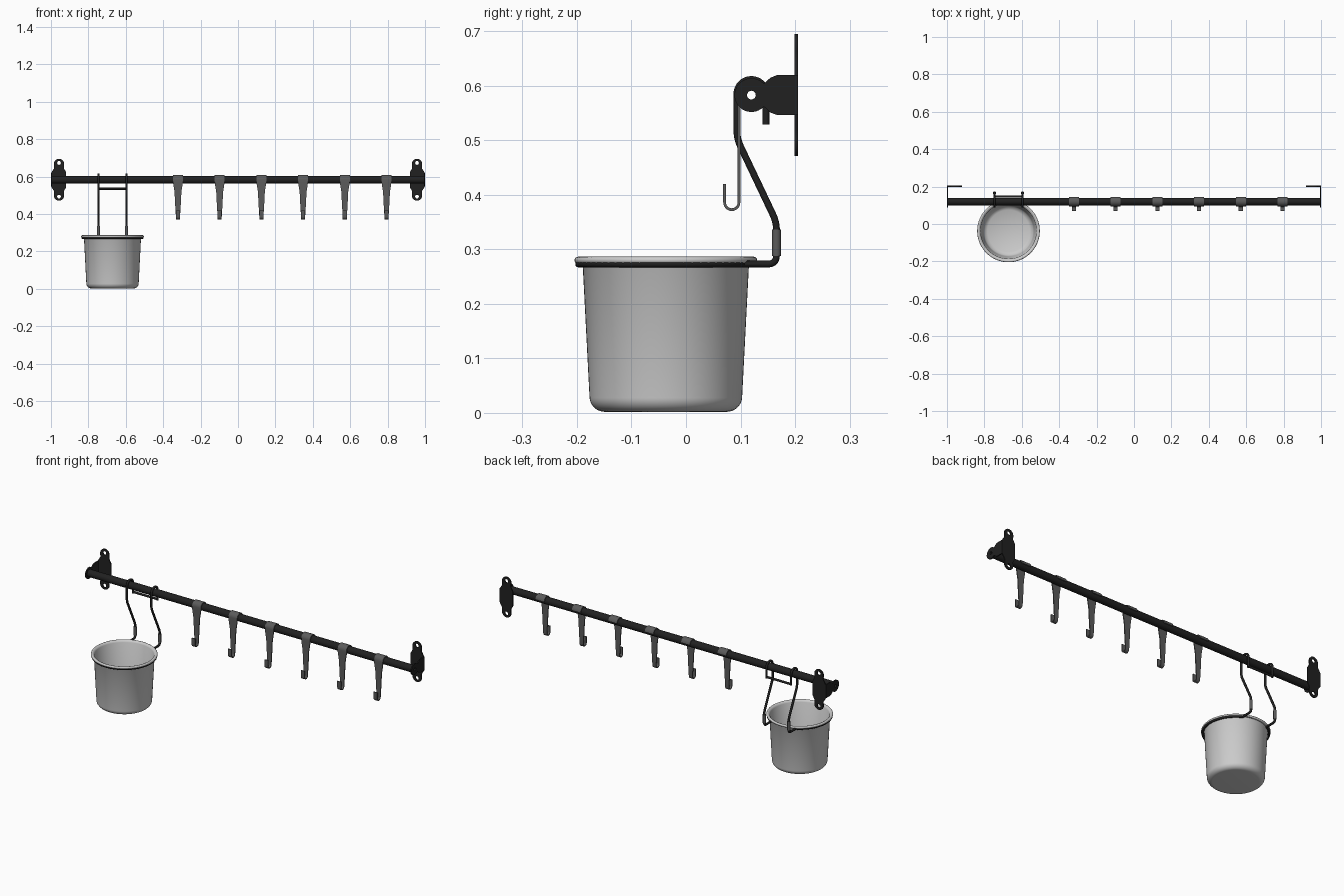
import bpy, bmesh, math
from mathutils import Vector, Matrix

if "Cube" in bpy.data.objects:
    bpy.data.objects.remove(bpy.data.objects["Cube"])


def material(name, v):
    m = bpy.data.materials.new(name)
    m.diffuse_color = (v, v, v, 1)
    m.use_nodes = True
    m.node_tree.nodes["Principled BSDF"].inputs["Base Color"].default_value = m.diffuse_color
    return m


BLACK = material("black metal", 0.015)
GREY = material("dark grey", 0.105)
LIGHT = material("light grey", 0.6)


def add(name, mesh, mat, angle=35):
    """Link a mesh with smooth shading that keeps sharp edges."""
    mesh.materials.clear()
    mesh.materials.append(mat)
    for p in mesh.polygons:
        p.use_smooth = True
        p.material_index = 0
    mesh.set_sharp_from_angle(angle=math.radians(angle))
    ob = bpy.data.objects.new(name, mesh)
    bpy.context.collection.objects.link(ob)
    return ob


def from_bmesh(bm, name):
    bmesh.ops.recalc_face_normals(bm, faces=bm.faces)
    me = bpy.data.meshes.new(name)
    bm.to_mesh(me)
    bm.free()
    return me


def from_curve(cu):
    """Turn curve data into a mesh."""
    ob = bpy.data.objects.new("tmp", cu)
    bpy.context.collection.objects.link(ob)
    bpy.context.view_layer.update()
    dg = bpy.context.evaluated_depsgraph_get()
    me = bpy.data.meshes.new_from_object(ob.evaluated_get(dg))
    bpy.data.objects.remove(ob)
    return me


def spline(cu, pts, cyclic):
    sp = cu.splines.new('POLY')
    sp.points.add(len(pts) - 1)
    for p, co in zip(sp.points, pts):
        p.co = (*co, 0, 1) if len(co) == 2 else (*co, 1)
    sp.use_cyclic_u = cyclic


def arc(cx, cy, r, a0, a1, n=16):
    return [(cx + r * math.cos(math.radians(a0 + (a1 - a0) * i / n)),
             cy + r * math.sin(math.radians(a0 + (a1 - a0) * i / n))) for i in range(n + 1)]


def plate(outline, holes, thick, matrix):
    """Flat plate with round holes, placed by a matrix."""
    cu = bpy.data.curves.new("plate", 'CURVE')
    cu.dimensions = '2D'
    cu.fill_mode = 'BOTH'
    cu.extrude = thick / 2
    spline(cu, outline, True)
    for x, y, r in holes:
        spline(cu, arc(x, y, r, 0, 345, 23), True)
    me = from_curve(cu)
    me.transform(matrix)
    return me


def wire(pts, radius):
    cu = bpy.data.curves.new("wire", 'CURVE')
    cu.dimensions = '3D'
    cu.bevel_depth = radius
    cu.bevel_resolution = 4
    cu.use_fill_caps = True
    spline(cu, pts, False)
    return from_curve(cu)


def lathe(profile, steps=64, closed=False):
    """Spin an (r, z) profile around z."""
    bm = bmesh.new()
    vs = [bm.verts.new((r, 0, z)) for r, z in profile]
    es = [bm.edges.new(p) for p in zip(vs, vs[1:])]
    if closed:
        es.append(bm.edges.new((vs[-1], vs[0])))
    bmesh.ops.spin(bm, geom=vs + es, axis=(0, 0, 1), cent=(0, 0, 0),
                   angle=2 * math.pi, steps=steps)
    bmesh.ops.remove_doubles(bm, verts=bm.verts, dist=1e-5)
    return from_bmesh(bm, "lathe")


def rounded(pts, r):
    """Round the corners of a 3D path."""
    pts = [Vector(p) for p in pts]
    out = [pts[0]]
    for a, b, c in zip(pts, pts[1:], pts[2:]):
        p = b + (a - b).normalized() * min(r, (a - b).length / 2)
        q = b + (c - b).normalized() * min(r, (c - b).length / 2)
        out += [p.lerp(b, t / 6).lerp(b.lerp(q, t / 6), t / 6) for t in range(7)]
    return out + [pts[-1]]


BY, BZ = 0.12, 0.583          # bar axis
PX, PY = -0.671, -0.037       # pot axis

# Hollow bar
bar = lathe([(0.02, -0.995), (0.02, 0.995), (0.013, 0.995), (0.013, -0.995)], 32, True)
bar.transform(Matrix.Translation((0, BY, BZ)) @ Matrix.Rotation(math.pi / 2, 4, 'Y'))
add("rail_bar", bar, BLACK)

# End brackets: wall flange with two ears, and a side cheek holding the bar
EX = 0.957
half = [(0.997, -0.04), (0.997, 0.04), (0.983, 0.062)] + \
    arc(EX, 0.085, 0.027, -10, 190) + [(0.931, 0.062), (0.919, 0.04), (0.919, -0.04)]
low = [(0.931, -0.062)] + arc(EX, -0.085, 0.027, 170, 370) + [(0.983, -0.062)]
cheek = [(0.205, -0.037), (0.205, 0.037), (0.168, 0.037), (0.155, 0.032), (0.144, 0.022)] + \
    arc(BY, 0, 0.031, 45, 315, 28) + [(0.144, -0.022), (0.155, -0.032), (0.168, -0.037)]
for side, s in (("right", 1), ("left", -1)):
    to_wall = Matrix(((s, 0, 0, 0), (0, 0, 1, 0.202), (0, 1, 0, BZ), (0, 0, 0, 1)))
    to_side = Matrix(((0, 0, s, s * 0.997), (1, 0, 0, 0), (0, 1, 0, BZ), (0, 0, 0, 1)))
    for name, out, holes, m in (
            ("wall_flange", half + low, [(EX, 0.09, 0.010), (EX, -0.09, 0.010)], to_wall),
            ("side_cheek", cheek, [(BY, 0, 0.008)], to_side)):
        me = plate(out, holes, 0.006, m)
        if m.determinant() < 0:
            me.flip_normals()
        add(f"{name}_{side}", me, BLACK)

# Strap hooks: a tapered strip wrapped over the bar with a J at the bottom
path = [(y, z, 0.053) for y, z in arc(BY, BZ, 0.0228, 0, 180)]
path += [(0.0972, 0.57, 0.053), (0.0972, 0.55, 0.047), (0.0972, 0.52, 0.037),
         (0.0972, 0.45, 0.030)]
path += [(y, z, 0.022) for y, z in arc(0.084, 0.386, 0.0132, 0, -180, 12)]
path += [(0.0708, 0.42, 0.022)]
bm = bmesh.new()
rings = []
for i, (y, z, w) in enumerate(path):
    a, b = path[max(i - 1, 0)], path[min(i + 1, len(path) - 1)]
    n = Vector((0, b[1] - a[1], a[0] - b[0])).normalized() * 0.0025
    c = Vector((0, y, z))
    rings.append([bm.verts.new(c + Vector((sx * w / 2, 0, 0)) + n * sn)
                  for sx, sn in ((-1, -1), (1, -1), (1, 1), (-1, 1))])
for r0, r1 in zip(rings, rings[1:]):
    for k in range(4):
        bm.faces.new((r0[k], r0[(k + 1) % 4], r1[(k + 1) % 4], r1[k]))
bm.faces.new(rings[0])
bm.faces.new(rings[-1])
hook = from_bmesh(bm, "strap_hook")
for i in range(6):
    add(f"strap_hook_{i + 1}", hook, GREY).location.x = -0.321 + i * 0.223

# Pot: thin wall, rounded base, rolled rim
profile = [(0, 0.002), (0.112, 0.002)] + arc(0.112, 0.030, 0.028, -80, -5, 8) + \
    [(0.1525, 0.272), (0.155, 0.276), (0.160, 0.275)] + arc(0.161, 0.280, 0.0065, -60, 110, 8) + \
    [(0.153, 0.283), (0.149, 0.276), (0.136, 0.035), (0.130, 0.018), (0.112, 0.008), (0, 0.008)]
pot = lathe(profile)
pot.transform(Matrix.Translation((PX, PY, 0)))
add("pot", pot, LIGHT, 50)

# Wire pot holder: arm over the bar, open ring under the rim, mirrored arm
HX, WR = 0.075, 0.0062
over = [(HX, y, z) for y, z in arc(BY, BZ + 0.002, 0.0267, 0, 180)]
arm = [(HX, 0.1467, 0.529)] + over + rounded(
    [(HX, 0.0933, 0.56), (HX, 0.0933, 0.503), (HX, 0.166, 0.35),
     (HX, 0.166, 0.273), (HX, PY + 0.141, 0.273)], 0.016)
start = math.degrees(math.asin(HX / 0.16))
ring = [(x, y, 0.273) for x, y in arc(0, PY, 0.16, 90 - start - 4, -270 + start + 4, 56)]
loop = arm + ring + [(-x, y, z) for x, y, z in reversed(arm)]
add("pot_holder_wire", wire([(x + PX, y, z) for x, y, z in loop], WR), BLACK, 50)
add("holder_cross_wire", wire([(PX - HX, 0.1467, 0.535), (PX + HX, 0.1467, 0.535)], 0.006), BLACK)

# Grey sleeves on the holder arms
for side, s in (("left", -1), ("right", 1)):
    x = PX + s * HX
    add(f"arm_sleeve_{side}", wire([(x, 0.166, 0.288), (x, 0.166, 0.336)], 0.0082), GREY)
